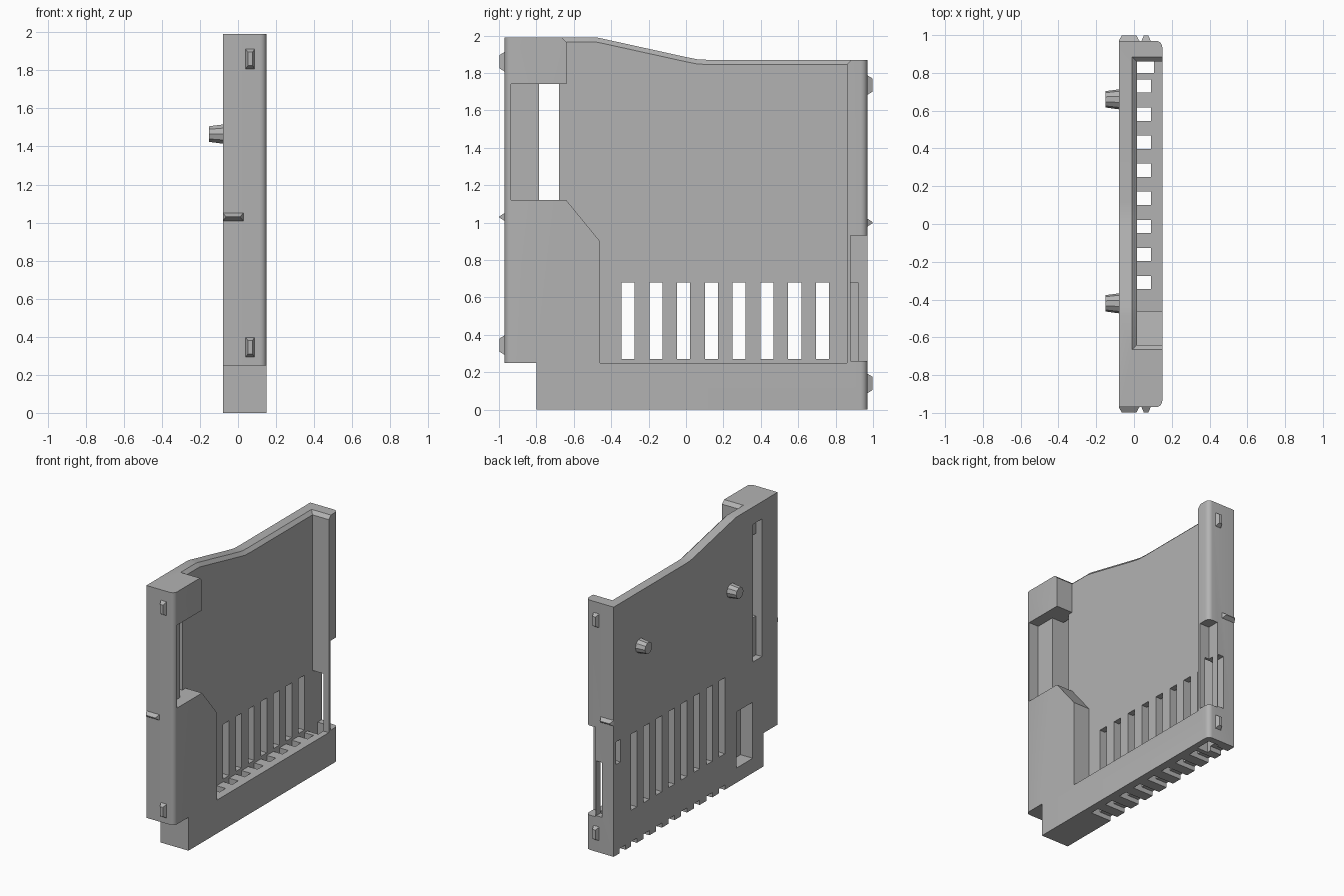
import bpy, bmesh, math
from mathutils import Matrix

cube = bpy.data.objects.get("Cube")
if cube:
    bpy.data.objects.remove(cube, do_unlink=True)

grey = bpy.data.materials.new("plain grey")
grey.use_nodes = True
color = (0.45, 0.45, 0.45, 1)
grey.diffuse_color = color
grey.node_tree.nodes["Principled BSDF"].inputs["Base Color"].default_value = color

BACK, FACE, FLOOR = -0.08, 0.15, 0.015


def finish(name, bm):
    bmesh.ops.recalc_face_normals(bm, faces=bm.faces)
    mesh = bpy.data.meshes.new(name)
    bm.to_mesh(mesh)
    bm.free()
    mesh.materials.append(grey)
    obj = bpy.data.objects.new(name, mesh)
    bpy.context.collection.objects.link(obj)
    return obj


def loft(bm, rings):
    """Skin a list of equal rings and cap both ends."""
    rows = [[bm.verts.new(p) for p in ring] for ring in rings]
    n = len(rows[0])
    for a, b in zip(rows, rows[1:]):
        for i in range(n):
            bm.faces.new((a[i], a[(i + 1) % n], b[(i + 1) % n], b[i]))
    bm.faces.new(rows[0][::-1])
    bm.faces.new(rows[-1])


def prism(bm, outline, x0, x1):
    loft(bm, [[(x, y, z) for y, z in outline] for x in (x0, x1)])


def box(bm, x, y, z):
    prism(bm, [(y[0], z[0]), (y[1], z[0]), (y[1], z[1]), (y[0], z[1])], *x)


def activate(obj):
    bpy.ops.object.select_all(action='DESELECT')
    obj.select_set(True)
    bpy.context.view_layer.objects.active = obj


def cut(target, bm):
    cutter = finish("cutter", bm)
    cutter.hide_render = True
    mod = target.modifiers.new("cut", 'BOOLEAN')
    mod.operation, mod.solver, mod.object = 'DIFFERENCE', 'EXACT', cutter
    activate(target)
    bpy.ops.object.modifier_apply(modifier=mod.name)
    bpy.data.objects.remove(cutter, do_unlink=True)


def cut_boxes(target, boxes):
    bm = bmesh.new()
    for b in boxes:
        box(bm, *b)
    cut(target, bm)


# Body slab with a curved top edge and rounded outer corners
top = [(0.97, 1.87), (0.12, 1.87), (0.06, 1.873), (0, 1.885), (-0.44, 1.982), (-0.48, 1.99), (-0.97, 1.99)]
bm = bmesh.new()
prism(bm, [(-0.97, 0.25), (-0.8, 0.25), (-0.8, 0), (0.97, 0)] + top, BACK, FACE)
corners = [e for e in bm.edges if all(v.co.x > 0.1 and abs(v.co.y) > 0.96 for v in e.verts)]
bmesh.ops.bevel(bm, geom=corners, offset=0.035, segments=5, profile=0.5, affect='EDGES')
body = finish("housing_body", bm)

# Main cavity, open at the top
bm = bmesh.new()
prism(bm, [(-0.64, 2.2), (-0.64, 1.74), (-0.7, 1.74), (-0.7, 1.12), (-0.64, 1.12),
           (-0.46, 0.9), (-0.46, 0.25), (0.86, 0.25), (0.86, 2.2)], FLOOR, 0.3)
cut(body, bm)

# Chamfered lip along the cavity mouth
bm = bmesh.new()
c = 0.025
rim = [(0.86, 1.87)] + top[1:-1] + [(-0.64, 1.99)]
rings = []
for i, (y, z) in enumerate(rim):
    spread = 2 * c if i == 0 else -2 * c if i == len(rim) - 1 else 0
    rings.append([(FLOOR - 2 * c, y + spread, z + c), (FLOOR, y, z - c),
                  (0.3, y, z - c), (0.3, y + spread, z + c)])
loft(bm, rings)
cut(body, bm)

# Slider recess and its through window, with a longer shallow groove behind
window = (-0.785, -0.68)
cut_boxes(body, [((0.07, 0.3), (-0.935, -0.66), (1.12, 1.74))])
cut_boxes(body, [((-0.2, 0.12), window, (1.12, 1.74))])
cut_boxes(body, [((-0.2, -0.03), window, (0.83, 1.86))])

# Contact slots: through plate, back grooves, vertical channels, bottom notches
slots = [(-0.345 + i * 0.1486, -0.275 + i * 0.1486) for i in range(8)]
cut_boxes(body, [((-0.2, 0.05), s, (0.27, 0.68)) for s in slots])
cut_boxes(body, [((-0.2, -0.03), s, (0.27, 0.84)) for s in slots])
cut_boxes(body, [((FLOOR, 0.09), s, (-0.1, 0.3)) for s in slots])
cut_boxes(body, [((-0.2, 0.09), s, (-0.1, 0.035)) for s in slots + [(0.83, 0.9)]])

# Side switch notch with its channel, and pockets in the back
cut_boxes(body, [((0.07, 0.3), (0.88, 1.1), (0.26, 0.93))])
cut_boxes(body, [((FLOOR, 0.105), (0.8, 0.92), (-0.1, 0.68))])
cut_boxes(body, [((FLOOR, 0.065), (0.9, 1.1), (0.27, 0.68))])
cut_boxes(body, [((-0.2, -0.03), (0.89, 0.945), (0.68, 0.85)),
                 ((-0.2, 0.02), (-0.675, -0.486), (0.11, 0.53))])
activate(body)
bpy.ops.object.shade_smooth_by_angle(angle=math.radians(25))

# Locating pegs on the back
for name, y in (("rear_peg", 0.66), ("front_peg", -0.42)):
    bm = bmesh.new()
    bmesh.ops.create_cone(bm, cap_ends=True, segments=10, radius1=0.054, radius2=0.043, depth=0.08,
                          matrix=Matrix.Translation((-0.112, y, 1.465)) @ Matrix.Rotation(-math.pi / 2, 4, 'Y'))
    finish(name, bm)


# Snap nubs and ridges on both narrow sides
def nub(name, side, x, z, half, tip_x, tip_half):
    bm = bmesh.new()
    rings = []
    for y, (x0, x1), h in ((0.96, x, half), (0.97, x, half), (0.998, tip_x, tip_half)):
        rings.append([(x0, side * y, z - h), (x1, side * y, z - h),
                      (x1, side * y, z + h), (x0, side * y, z + h)])
    loft(bm, rings)
    finish(name, bm)


for label, side, heights, mid in (("front", -1, (1.86, 0.345), 1.03), ("rear", 1, (1.735, 0.14), 1.0)):
    for place, z in zip(("upper", "lower"), heights):
        nub(f"{label}_{place}_nub", side, (0.04, 0.088), z, 0.052, (0.052, 0.076), 0.035)
    nub(f"{label}_ridge", side, (-0.08, 0.028), mid, 0.021, (-0.065, 0.013), 0.003)
